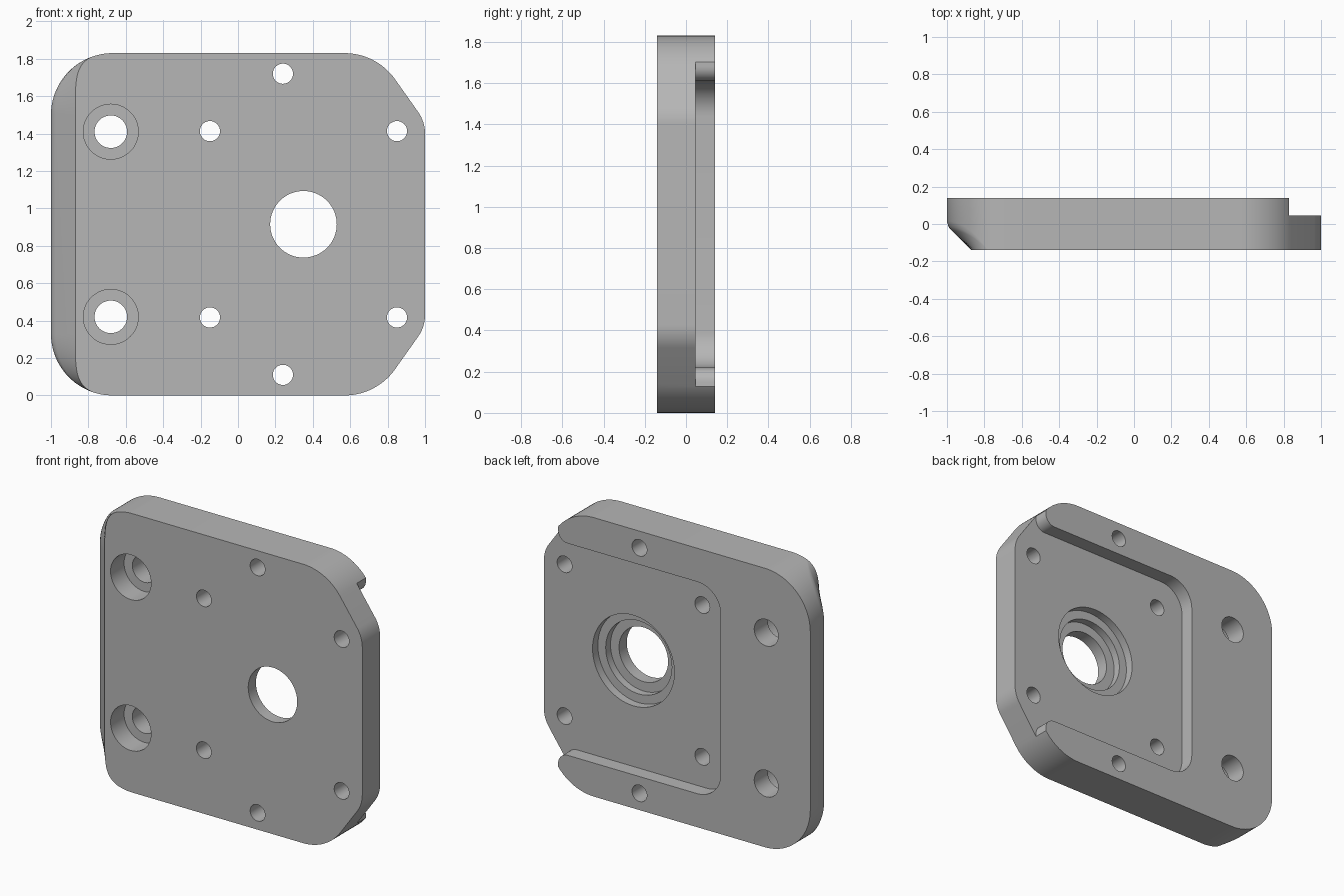
import bpy, bmesh, math

HEIGHT = 1.83
FRONT, BACK, FLOOR = -0.14, 0.14, 0.045
MID = HEIGHT / 2

cube = bpy.data.objects.get("Cube")
if cube:
    bpy.data.objects.remove(cube, do_unlink=True)

metal = bpy.data.materials.new("plain_grey_metal")
metal.use_nodes = True
GREY = (0.47, 0.47, 0.47, 1)
metal.diffuse_color = GREY
metal.node_tree.nodes["Principled BSDF"].inputs["Base Color"].default_value = GREY


def arc(cx, cz, r, a0, a1, n):
    """Points on an arc in the xz plane, angles in degrees."""
    angles = [math.radians(a0 + (a1 - a0) * i / n) for i in range(n + 1)]
    return [(cx + r * math.cos(a), cz + r * math.sin(a)) for a in angles]


def mirrored(upper):
    """Close an upper half outline with its reflection about mid height."""
    return upper + [(x, HEIGHT - z) for x, z in reversed(upper)]


def loft(name, rings):
    """Solid skinned through equal-length rings of 3D points."""
    bm = bmesh.new()
    loops = [[bm.verts.new(p) for p in ring] for ring in rings]
    for a, b in zip(loops, loops[1:]):
        for i in range(len(a)):
            j = (i + 1) % len(a)
            bm.faces.new((a[i], a[j], b[j], b[i]))
    bm.faces.new(loops[0])
    bm.faces.new(loops[-1])
    bmesh.ops.remove_doubles(bm, verts=bm.verts, dist=1e-5)
    bmesh.ops.recalc_face_normals(bm, faces=bm.faces)
    mesh = bpy.data.meshes.new(name)
    bm.to_mesh(mesh)
    bm.free()
    obj = bpy.data.objects.new(name, mesh)
    bpy.context.collection.objects.link(obj)
    mesh.materials.append(metal)
    return obj


def prism(name, outline, y0, y1):
    return loft(name, [[(x, y, z) for x, z in outline] for y in (y0, y1)])


# Plate outline: large round corners, angled flats on the +x side
outline = mirrored(arc(0.80, 1.40, 0.20, 0, 35, 8)
                   + arc(0.57, 1.50, 0.33, 35, 90, 14)
                   + arc(-0.67, 1.50, 0.33, 90, 180, 32))


# Front bevel along the -x edge, fading out around the corners
def bevel_ring(depth, shift):
    ring = []
    for x, z in outline:
        t = min((x + 1) / 0.22, 1)
        dx = 0.13 - 0.22 * t + 0.09 * t * t
        ring.append((x + shift * dx, FRONT + depth * (1 - t * t), z))
    return ring


back_ring = [(x, BACK, z) for x, z in outline]
plate = loft("mounting_plate", [back_ring, bevel_ring(0.155, 0), bevel_ring(0.125, 0.06),
                                bevel_ring(0.105, 0.19), bevel_ring(0, 1)])

# Rear pocket, open on the +x side between two round-ended ribs
pocket = mirrored([(1.2, 2.0), (0.83, 2.0)]
                  + arc(0.76, 1.68, 0.07, 0, -90, 10)
                  + arc(-0.18, 1.44, 0.17, 90, 180, 14))
cutters = [prism("pocket_cutter", pocket, FLOOR, 0.4)]


def hole(x, z, r, y0=-0.4, y1=0.4, n=48):
    cutters.append(prism("hole_cutter", arc(x, z, r, 0, 360 - 360 / n, n - 1), y0, y1))


# Stepped main bore
hole(0.35, MID, 0.178, n=64)
hole(0.35, MID, 0.24, -0.06, n=64)
hole(0.35, MID, 0.297, -0.01, n=64)

# Counterbored holes and small screw holes, in mirrored pairs
for side in (-1, 1):
    hole(-0.68, MID + side * 0.495, 0.087)
    hole(-0.68, MID + side * 0.495, 0.147, y1=0.0)
    hole(0.24, MID + side * 0.805, 0.054, n=32)
    for x in (-0.15, 0.85):
        hole(x, MID + side * 0.498, 0.054, n=32)

# Cut everything and tidy away the cutters
bpy.context.view_layer.objects.active = plate
plate.select_set(True)
for cutter in cutters:
    cutter.hide_render = True
    mod = plate.modifiers.new("cut", "BOOLEAN")
    mod.operation = "DIFFERENCE"
    mod.solver = "EXACT"
    mod.object = cutter
    bpy.ops.object.modifier_apply(modifier=mod.name)
    bpy.data.objects.remove(cutter, do_unlink=True)

bpy.ops.object.shade_smooth_by_angle(angle=math.radians(30))
